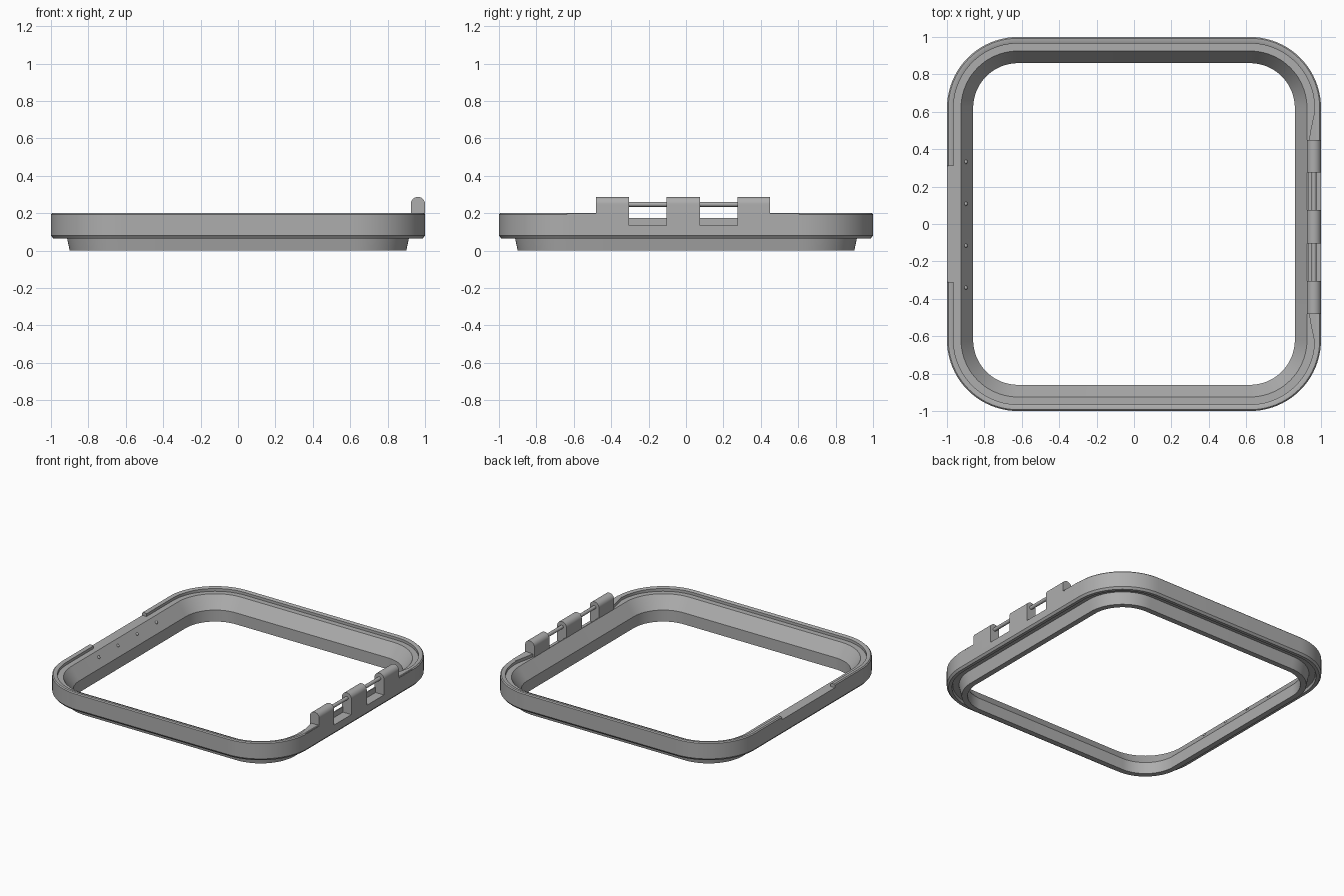
import bpy, bmesh
from math import sin, cos, pi, radians
from mathutils import Vector

cube = bpy.data.objects.get("Cube")
if cube:
    bpy.data.objects.remove(cube, do_unlink=True)

grey = bpy.data.materials.new("mid_grey")
grey.use_nodes = True
grey.diffuse_color = (0.42, 0.42, 0.42, 1)
grey.node_tree.nodes["Principled BSDF"].inputs["Base Color"].default_value = grey.diffuse_color

STRAIGHT, RADIUS = 0.62, 0.38      # corner centre and outer corner radius
HINGE_Y = -0.015                   # middle of the hinge along the side


def make_object(name, bm, smooth=True):
    bmesh.ops.recalc_face_normals(bm, faces=bm.faces)
    mesh = bpy.data.meshes.new(name)
    bm.to_mesh(mesh)
    bm.free()
    mesh.materials.append(grey)
    obj = bpy.data.objects.new(name, mesh)
    bpy.context.collection.objects.link(obj)
    bpy.ops.object.select_all(action="DESELECT")
    bpy.context.view_layer.objects.active = obj
    obj.select_set(True)
    if smooth:
        bpy.ops.object.shade_smooth_by_angle(angle=radians(25))
    return obj


def rounded_square(steps=20):
    """Outer path as (point, outward normal), starting on the -x side."""
    path = []
    for i, (sx, sy) in enumerate([(-1, -1), (1, -1), (1, 1), (-1, 1)]):
        for k in range(steps + 1):
            a = pi + (i + k / steps) * pi / 2
            n = Vector((cos(a), sin(a), 0))
            path.append((Vector((sx, sy, 0)) * STRAIGHT + n * RADIUS, n))
    return path


def sweep(name, profile, path, closed):
    """Sweep a closed profile of (inward distance, height) along a path."""
    bm = bmesh.new()
    rows = [[bm.verts.new(p - n * d + Vector((0, 0, z))) for d, z in profile]
            for p, n in path]
    count = len(profile)
    pairs = list(zip(rows, rows[1:]))
    if closed:
        pairs.append((rows[-1], rows[0]))
    for a, b in pairs:
        for j in range(count):
            k = (j + 1) % count
            bm.faces.new((a[j], a[k], b[k], b[j]))
    if not closed:
        bm.faces.new(rows[0])
        bm.faces.new(rows[-1])
    return make_object(name, bm)


def prism(name, outline, direction, smooth=True):
    """Extrude a closed 3D outline along a direction."""
    bm = bmesh.new()
    face = bm.faces.new([bm.verts.new(p) for p in outline])
    new = bmesh.ops.extrude_face_region(bm, geom=[face])["geom"]
    bmesh.ops.translate(bm, vec=direction,
                        verts=[v for v in new if isinstance(v, bmesh.types.BMVert)])
    return make_object(name, bm, smooth)


# Frame body: ledge on top, sloped inner wall, tapered skirt below
path = rounded_square()
body_profile = [(0, 0.175), (0.075, 0.175), (0.14, 0.085), (0.14, 0), (0.10, 0),
                (0.082, 0.085), (0.04, 0.085), (0.035, 0.065), (0.012, 0.065), (0, 0.08)]
body = sweep("frame_body", body_profile, path, True)

# Raised lip, left open in the middle of the right side
side = Vector((-1, 0, 0))
lip_path = ([(Vector((-1, -0.31, 0)), side)] + path + [(Vector((-1, 0.31, 0)), side)])
lip_profile = [(0, 0.175), (0, 0.193), (0.007, 0.2), (0.022, 0.2), (0.035, 0.195), (0.035, 0.175)]
lip = sweep("raised_lip", lip_profile, lip_path, False)

# Two notches cut in the hinge side
for sign in (-1, 1):
    y0, y1 = sorted((HINGE_Y + sign * 0.09, HINGE_Y + sign * 0.29))
    outline = [(0.932, y0, 0.135), (1.1, y0, 0.135), (1.1, y0, 0.3), (0.932, y0, 0.3)]
    cutter = prism("notch_cutter", outline, (0, y1 - y0, 0), False)
    cutter.hide_render = True
    for target in (body, lip):
        bpy.context.view_layer.objects.active = target
        mod = target.modifiers.new("notch", "BOOLEAN")
        mod.operation, mod.solver, mod.object = "DIFFERENCE", "EXACT", cutter
        bpy.ops.object.modifier_apply(modifier=mod.name)
    bpy.data.objects.remove(cutter, do_unlink=True)

# Hinge knuckles with rounded tops
for name, start, end in [("front_knuckle", -0.465, -0.29), ("middle_knuckle", -0.09, 0.09),
                         ("back_knuckle", 0.29, 0.465)]:
    y = HINGE_Y + start
    outline = [(0.925, y, 0.15), (1.0, y, 0.15)]
    outline += [(0.962 + 0.038 * cos(k * pi / 16), y, 0.249 + 0.038 * sin(k * pi / 16))
                for k in range(17)]
    prism(name, outline, (0, end - start, 0))

# Shoulders blending the lip into the outer knuckles
for name, sign in (("front_shoulder", -1), ("back_shoulder", 1)):
    plan = [(0.999, 0.46), (0.935, 0.46), (0.945, 0.52), (0.966, 0.62), (0.999, 0.62)]
    prism(name, [(x, HINGE_Y + sign * y, 0.17) for x, y in plan], (0, 0, 0.028), False)

# Hinge rod
rod = [(0.962 + 0.013 * cos(k * pi / 8), HINGE_Y - 0.4, 0.247 + 0.013 * sin(k * pi / 8))
       for k in range(16)]
prism("hinge_rod", rod, (0, 0.8, 0))

# Small pins on the sloped wall of the right side
for i in range(4):
    bm = bmesh.new()
    bmesh.ops.create_uvsphere(bm, u_segments=12, v_segments=8, radius=0.011)
    bmesh.ops.translate(bm, vec=(-0.9, -0.34 + i * 0.224, 0.14), verts=bm.verts)
    make_object(f"wall_pin_{i + 1}", bm)
